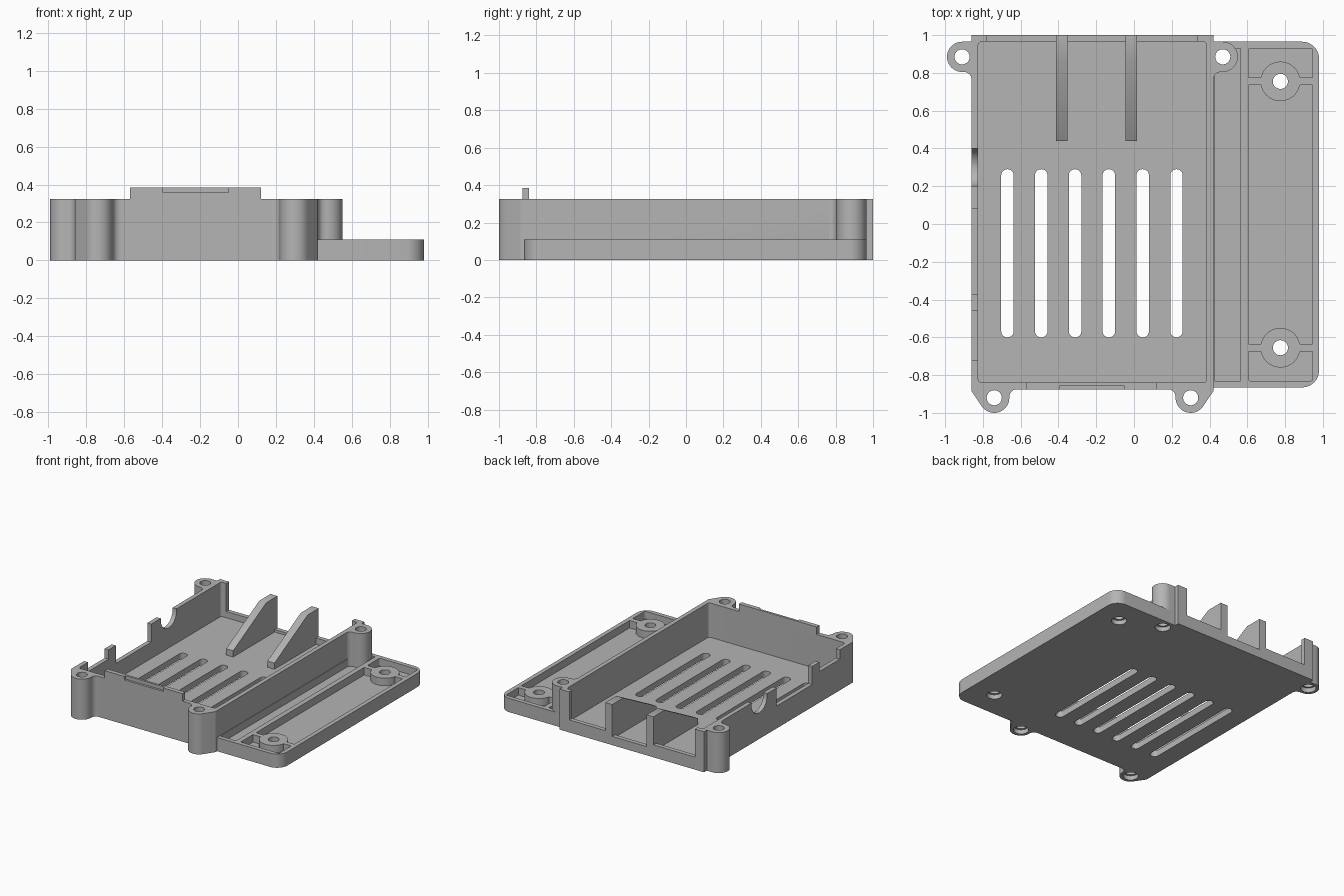
import bpy, bmesh
from math import cos, sin, radians

cube = bpy.data.objects.get("Cube")
if cube:
    bpy.data.objects.remove(cube, do_unlink=True)

grey = bpy.data.materials.new("light_grey_plastic")
grey.use_nodes = True
grey.diffuse_color = (0.46, 0.46, 0.46, 1)
grey.node_tree.nodes["Principled BSDF"].inputs["Base Color"].default_value = (0.46, 0.46, 0.46, 1)

MID = -0.22            # symmetry line of the case
WALL, FLOOR, RIM = 0.325, 0.05, 0.11


def prism(name, pts, lo, hi, axis="z"):
    """Extrude a 2D outline along z (x,y points) or x (y,z points)."""
    bm = bmesh.new()
    place = (lambda p, h: (p[0], p[1], h)) if axis == "z" else (lambda p, h: (h, p[0], p[1]))
    face = bm.faces.new([bm.verts.new(place(p, lo)) for p in pts])
    new = bmesh.ops.extrude_face_region(bm, geom=[face])["geom"]
    shift = (0, 0, hi - lo) if axis == "z" else (hi - lo, 0, 0)
    bmesh.ops.translate(bm, verts=[g for g in new if isinstance(g, bmesh.types.BMVert)], vec=shift)
    bmesh.ops.recalc_face_normals(bm, faces=bm.faces)
    mesh = bpy.data.meshes.new(name)
    bm.to_mesh(mesh)
    bm.free()
    mesh.materials.append(grey)
    ob = bpy.data.objects.new(name, mesh)
    bpy.context.collection.objects.link(ob)
    return ob


def arc(cx, cy, r, a, b, n=12):
    return [(cx + r * cos(radians(a + (b - a) * i / n)),
             cy + r * sin(radians(a + (b - a) * i / n))) for i in range(n + 1)]


def circle(cx, cy, r):
    return arc(cx, cy, r, 0, 360, 32)[:-1]


def rect(x0, x1, y0, y1):
    return [(x0, y0), (x1, y0), (x1, y1), (x0, y1)]


def rounded(x0, x1, y0, y1, r):
    return (arc(x0 + r, y0 + r, r, 180, 270, 8) + arc(x1 - r, y0 + r, r, 270, 360, 8)
            + arc(x1 - r, y1 - r, r, 0, 90, 8) + arc(x0 + r, y1 - r, r, 90, 180, 8))


def cut(ob, cutters):
    """Subtract each cutter, then delete it."""
    bpy.context.view_layer.objects.active = ob
    for c in cutters:
        m = ob.modifiers.new("cut", "BOOLEAN")
        m.operation, m.solver, m.object = "DIFFERENCE", "EXACT", c
        bpy.ops.object.modifier_apply(modifier=m.name)
        bpy.data.objects.remove(c, do_unlink=True)


def screw_hole(x, y):
    return [prism("hole_cutter", circle(x, y, 0.04), -0.1, 0.5),
            prism("counterbore_cutter", circle(x, y, 0.056), -0.1, 0.035)]


def box(x0, x1, y0, y1, z0, z1, name="box_cutter"):
    return prism(name, rect(x0, x1, y0, y1), z0, z1)


parts = []
case_posts = [(-0.74, -0.92), (0.30, -0.92), (-0.91, 0.885), (0.47, 0.885)]
tray_posts = [(0.775, -0.655), (0.775, 0.755)]

# Open case: floor and walls
case = box(-0.86, 0.42, -0.875, 1.0, 0, WALL, "case_body")
cuts = [prism("cavity_cutter", rounded(-0.825, 0.385, -0.84, 0.965, 0.02), FLOOR, 0.6)]
# Vent slots
for i in range(6):
    x = -0.67 + 0.179 * i
    cuts.append(prism("slot_cutter", rounded(x - 0.033, x + 0.033, -0.6, 0.29, 0.032), -0.1, 0.2))
# Port openings in the back wall
cuts += [box(-0.78, 0.335, 0.95, 1.1, 0.10, 0.6), box(-0.37, -0.03, 0.95, 1.1, 0.07, 0.2)]
# Connector notches and jack hole in the right wall
cuts += [box(-0.9, -0.81, -0.37, 0.08, 0.18, 0.6),
         box(-0.9, -0.81, -0.72, -0.46, 0.25, 0.6),
         prism("jack_cutter", arc(0.3, 0.31, 0.1, 180, 360, 20) + [(0.4, 0.6), (0.2, 0.6)],
               -0.9, -0.81, "x")]
for p in case_posts:
    cuts += screw_hole(*p)
cut(case, cuts)
parts.append(case)

# Raised tab on the front wall, with a shallow outer recess
tab = box(-0.57, 0.12, -0.875, -0.84, 0.30, 0.385, "front_tab")
cut(tab, [box(-0.395, -0.05, -0.9, -0.858, 0.357, 0.5)])
parts.append(tab)

# Sloped ribs between the back ports
for name, x in (("right_rib", -0.382), ("left_rib", -0.015)):
    parts.append(prism(name, [(0.44, 0.04), (0.44, 0.10), (0.86, WALL), (1.0, WALL), (1.0, 0.04)],
                       x - 0.031, x + 0.031, "x"))

# Corner screw posts with filleted necks, mirrored about the case centre
front = ([(-0.83, -0.85), (-0.86, -0.85), (-0.86, -0.885)] + arc(-0.74, -0.92, 0.08, 215, 360, 18)
         + arc(-0.62, -0.915, 0.04, 180, 90, 6) + [(-0.62, -0.85)])
back = ([(-0.84, 0.965)] + arc(-0.91, 0.885, 0.08, 90, 270, 20)
        + arc(-0.90, 0.765, 0.04, 90, 0, 6) + [(-0.84, 0.765)])
for label, outline, post in (("front", front, case_posts[0]), ("back", back, case_posts[2])):
    for side in ("right", "left"):
        flip = side == "left"
        pts = [(2 * MID - x, y) for x, y in outline] if flip else outline
        ob = prism(f"{label}_{side}_screw_post", pts, 0, WALL)
        cut(ob, screw_hole(2 * MID - post[0] if flip else post[0], post[1]))
        parts.append(ob)

# Side tray with two recesses
tray = prism("side_tray", [(0.40, -0.865)] + arc(0.89, -0.775, 0.09, 270, 360)
             + arc(0.89, 0.875, 0.09, 0, 90) + [(0.40, 0.965)], 0, RIM)
cuts = [box(0.425, 0.565, -0.83, 0.93, FLOOR, 0.3),
        prism("recess_cutter", rounded(0.605, 0.945, -0.83, 0.93, 0.01), FLOOR, 0.3)]
for p in tray_posts + case_posts[3:]:
    cuts += screw_hole(*p)
cut(tray, cuts)
parts.append(tray)

# Tray screw bosses with tie ribs to the rim
for label, (x, y) in zip(("front", "back"), tray_posts):
    boss = prism(f"{label}_tray_boss", circle(x, y, 0.105), 0.02, RIM)
    cut(boss, screw_hole(x, y))
    parts.append(boss)
    for end, x0, x1 in (("inner", 0.59, x - 0.08), ("outer", x + 0.08, 0.96)):
        parts.append(box(x0, x1, y - 0.02, y + 0.02, 0.03, RIM, f"{label}_{end}_tray_rib"))

# Smooth the round surfaces, keep edges crisp
bpy.ops.object.select_all(action="DESELECT")
for ob in parts:
    ob.select_set(True)
bpy.context.view_layer.objects.active = case
bpy.ops.object.shade_smooth_by_angle(angle=radians(30))
